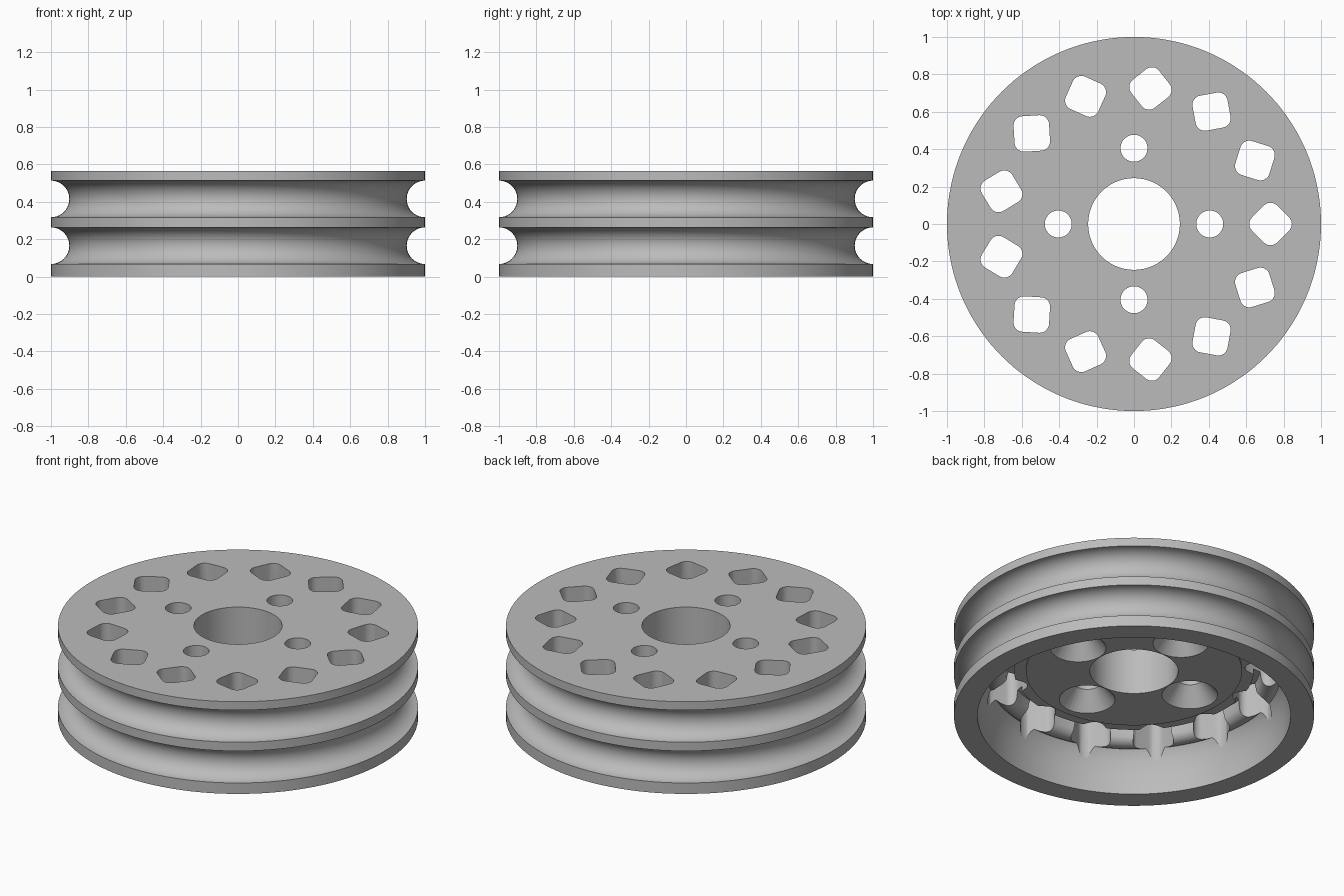
import bpy, bmesh, math
from math import sin, cos, pi, radians

old = bpy.data.objects.get("Cube")
if old:
    bpy.data.objects.remove(old, do_unlink=True)

HEIGHT = 0.565
SEGMENTS = 144

metal = bpy.data.materials.new("plain_grey")
metal.use_nodes = True
grey = (0.5, 0.5, 0.5, 1)
metal.diffuse_color = grey
metal.node_tree.nodes["Principled BSDF"].inputs["Base Color"].default_value = grey


def make_object(name, bm):
    bmesh.ops.recalc_face_normals(bm, faces=bm.faces)
    mesh = bpy.data.meshes.new(name)
    bm.to_mesh(mesh)
    bm.free()
    mesh.materials.append(metal)
    obj = bpy.data.objects.new(name, mesh)
    bpy.context.collection.objects.link(obj)
    return obj


def arc(cx, cz, radius, start, end, steps):
    angles = [radians(start + (end - start) * i / steps) for i in range(steps + 1)]
    return [(cx + radius * cos(a), cz + radius * sin(a)) for a in angles]


def lathe(name, profile):
    """Turn a closed (radius, height) profile around the z axis."""
    bm = bmesh.new()
    rings = []
    for i in range(SEGMENTS):
        a = 2 * pi * i / SEGMENTS
        rings.append([bm.verts.new((r * cos(a), r * sin(a), z)) for r, z in profile])
    for i, ring in enumerate(rings):
        after = rings[(i + 1) % SEGMENTS]
        for j in range(len(profile)):
            k = (j + 1) % len(profile)
            bm.faces.new((ring[j], after[j], after[k], ring[k]))
    return make_object(name, bm)


def add_loft(bm, sections):
    """Closed solid through matching outlines, each given as (points, z)."""
    rings = [[bm.verts.new((x, y, z)) for x, y in pts] for pts, z in sections]
    for low, high in zip(rings, rings[1:]):
        for i in range(len(low)):
            k = (i + 1) % len(low)
            bm.faces.new((low[i], low[k], high[k], high[i]))
    bm.faces.new(rings[0][::-1])
    bm.faces.new(rings[-1])


def circle(cx, cy, radius, count=40):
    return arc(cx, cy, radius, 0, 360 - 360 / count, count - 1)


def rounded_diamond(azimuth, distance, half_side, corner):
    """Rounded square with one corner pointing away from the axle."""
    flat = half_side - corner
    pts = []
    for q in range(4):
        mid = q * 90 + 45
        cx = flat * math.sqrt(2) * cos(radians(mid))
        cy = flat * math.sqrt(2) * sin(radians(mid))
        pts += arc(cx, cy, corner, mid - 45, mid + 45, 8)
    turn = azimuth + pi / 4
    ox, oy = distance * cos(azimuth), distance * sin(azimuth)
    return [(ox + x * cos(turn) - y * sin(turn),
             oy + x * sin(turn) + y * cos(turn)) for x, y in pts]


# Wheel section: bore, top face, two rope grooves, hollow underside
profile = [(0.245, 0.285), (0.245, HEIGHT), (1, HEIGHT)]
for groove_z in (0.415, 0.165):
    profile += arc(1, groove_z, 0.098, 90, 270, 20)
profile += [(1, 0), (0.87, 0), (0.868, 0.06), (0.86, 0.13), (0.845, 0.19), (0.825, 0.24)]
profile += arc(0.77, 0.30, 0.06, -45, -160, 8)
profile += [(0.705, 0.33), (0.667, 0.33), (0.667, 0.295), (0.6, 0.295), (0.6, 0.285)]
wheel = lathe("pulley_wheel", profile)

# Thirteen rounded openings around the web
cut = bmesh.new()
for i in range(13):
    outline = rounded_diamond(2 * pi * i / 13, 0.73, 0.095, 0.05)
    add_loft(cut, [(outline, 0.08), (outline, HEIGHT + 0.1)])

# Four bolt holes, countersunk from below
for i in range(4):
    x, y = 0.405 * cos(i * pi / 2), 0.405 * sin(i * pi / 2)
    add_loft(cut, [(circle(x, y, 0.155), 0.2), (circle(x, y, 0.155), 0.285),
                   (circle(x, y, 0.072), 0.39), (circle(x, y, 0.072), HEIGHT + 0.1)])
cutter = make_object("hole_cutter", cut)
cutter.hide_render = True

# Cut the openings and finish the shading
bpy.ops.object.select_all(action="DESELECT")
bpy.context.view_layer.objects.active = wheel
wheel.select_set(True)
holes = wheel.modifiers.new("holes", "BOOLEAN")
holes.operation = "DIFFERENCE"
holes.solver = "EXACT"
holes.object = cutter
bpy.ops.object.modifier_apply(modifier=holes.name)
bpy.data.objects.remove(cutter, do_unlink=True)
bpy.ops.object.shade_smooth_by_angle(angle=radians(30))
